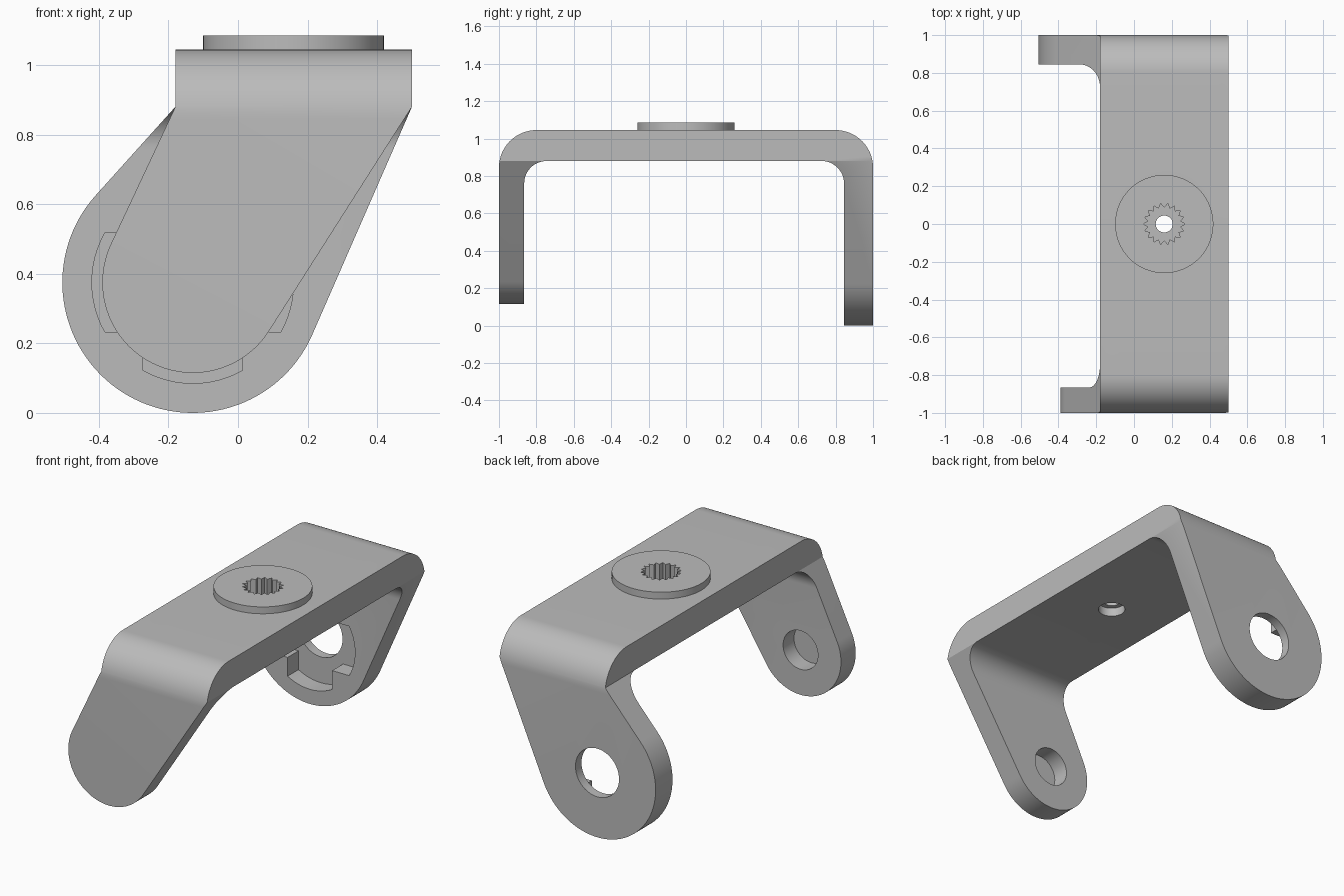
import bpy, bmesh, math
from math import cos, sin, pi
from mathutils import Vector

default = bpy.data.objects.get("Cube")
if default:
    bpy.data.objects.remove(default, do_unlink=True)

grey = bpy.data.materials.new("plain grey")
grey.use_nodes = True
grey.diffuse_color = (0.5, 0.5, 0.5, 1)
grey.node_tree.nodes["Principled BSDF"].inputs["Base Color"].default_value = grey.diffuse_color

PIVOT = (-0.13, 0.375)   # x, z of the arm pivot
LEFT, RIGHT = -0.18, 0.5
TOP, UNDER = 1.045, 0.88
HUB = 0.16               # x of the top disc


def arc(cx, cy, r, a0, a1, n):
    return [(cx + r * cos(a0 + (a1 - a0) * i / n), cy + r * sin(a0 + (a1 - a0) * i / n))
            for i in range(n + 1)]


def circle(cx, cy, r, n=64):
    return arc(cx, cy, r, 0, 2 * pi, n)[:-1]


def prism(name, pts, axis, lo, hi):
    """Extrude a 2D profile along the given axis."""
    place = {"x": lambda a, b, d: (d, a, b),
             "y": lambda a, b, d: (a, d, b),
             "z": lambda a, b, d: (a, b, d)}[axis]
    bm = bmesh.new()
    ends = [[bm.verts.new(place(a, b, d)) for a, b in pts] for d in (lo, hi)]
    bm.faces.new(ends[0])
    bm.faces.new(ends[1])
    for i in range(len(pts)):
        j = (i + 1) % len(pts)
        bm.faces.new((ends[0][i], ends[0][j], ends[1][j], ends[1][i]))
    bmesh.ops.recalc_face_normals(bm, faces=bm.faces)
    mesh = bpy.data.meshes.new(name)
    bm.to_mesh(mesh)
    bm.free()
    obj = bpy.data.objects.new(name, mesh)
    bpy.context.collection.objects.link(obj)
    return obj


def combine(obj, tool, operation):
    """Apply a boolean and remove the tool object."""
    mod = obj.modifiers.new("combine", "BOOLEAN")
    mod.operation, mod.object, mod.solver = operation, tool, "EXACT"
    bpy.context.view_layer.update()
    result = obj.evaluated_get(bpy.context.evaluated_depsgraph_get())
    mesh = bpy.data.meshes.new_from_object(result)
    obj.modifiers.clear()
    obj.data = mesh
    bpy.data.objects.remove(tool, do_unlink=True)


def arm_outline(radius):
    """Strap above, tapering by tangents into a round end."""
    c = Vector(PIVOT)

    def tangent(x, side):
        d = Vector((x, UNDER)) - c
        return math.atan2(d.y, d.x) + side * math.acos(radius / d.length)

    a0, a1 = tangent(LEFT, 1), tangent(RIGHT, -1) + 2 * pi
    return [(LEFT, 1.3), (LEFT, UNDER)] + arc(*c, radius, a0, a1, 64) + \
           [(RIGHT, UNDER), (RIGHT, 1.3)]


def half_bracket(name, side, thickness, radius):
    """Half of the bent strap, trimmed to the arm outline."""
    inner, fillet = 1 - thickness, 0.12
    pts = [(0, TOP)] + arc(0.8, TOP - 0.2, 0.2, pi / 2, 0, 20) + [(1, -0.2), (inner, -0.2)]
    pts += arc(inner - fillet, UNDER - fillet, fillet, 0, pi / 2, 16) + [(0, UNDER)]
    half = prism(name, [(side * y, z) for y, z in pts], "x", -1, 1)
    trim = prism("trim", arm_outline(radius), "y", -1.5, 1.5)
    combine(half, trim, "INTERSECT")
    return half


# Bent strap with a narrow front arm and a wide back arm
bracket = half_bracket("bracket", -1, 0.135, 0.26)
combine(bracket, half_bracket("back_half", 1, 0.155, 0.375), "UNION")

# Raised disc with a splined socket, screw hole and lower counterbore
combine(bracket, prism("disc", circle(HUB, 0, 0.26, 96), "z", 0.96, 1.085), "UNION")
TEETH = 18
spline = []
for i in range(2 * TEETH):
    r = 0.11 if i % 2 == 0 else 0.087
    spline.append((HUB + r * cos(pi * i / TEETH), r * sin(pi * i / TEETH)))
combine(bracket, prism("socket", spline, "z", 0.965, 1.3), "DIFFERENCE")
combine(bracket, prism("screw_hole", circle(HUB, 0, 0.045, 32), "z", 0.7, 1.2), "DIFFERENCE")
combine(bracket, prism("counterbore", circle(HUB, 0, 0.073, 40), "z", 0.7, 0.93), "DIFFERENCE")

# Blind pivot hole in the front arm, through hole in the back arm
combine(bracket, prism("front_pivot", circle(*PIVOT, 0.112), "y", -0.965, -0.7), "DIFFERENCE")
combine(bracket, prism("back_pivot", circle(*PIVOT, 0.14), "y", 0.7, 1.2), "DIFFERENCE")

# Cross-shaped recess with rounded ends on the inside of the back arm
R, W = 0.29, 0.143
swing = math.asin(W / R)
cross = []
for k in range(4):
    a = k * pi / 2
    cross += arc(*PIVOT, R, a - swing, a + swing, 12)
    corner = a + pi / 4
    cross.append((PIVOT[0] + W * math.sqrt(2) * cos(corner),
                  PIVOT[1] + W * math.sqrt(2) * sin(corner)))
combine(bracket, prism("recess", cross, "y", 0.7, 0.945), "DIFFERENCE")

# Clean up the seam and shade
bm = bmesh.new()
bm.from_mesh(bracket.data)
bmesh.ops.remove_doubles(bm, verts=bm.verts, dist=1e-5)
bmesh.ops.dissolve_limit(bm, angle_limit=0.005, verts=bm.verts, edges=bm.edges)
bm.to_mesh(bracket.data)
bm.free()
bracket.data.materials.clear()
bracket.data.materials.append(grey)
for poly in bracket.data.polygons:
    poly.material_index = 0

bpy.ops.object.select_all(action="DESELECT")
bracket.select_set(True)
bpy.context.view_layer.objects.active = bracket
bpy.ops.object.shade_smooth_by_angle(angle=math.radians(25))
